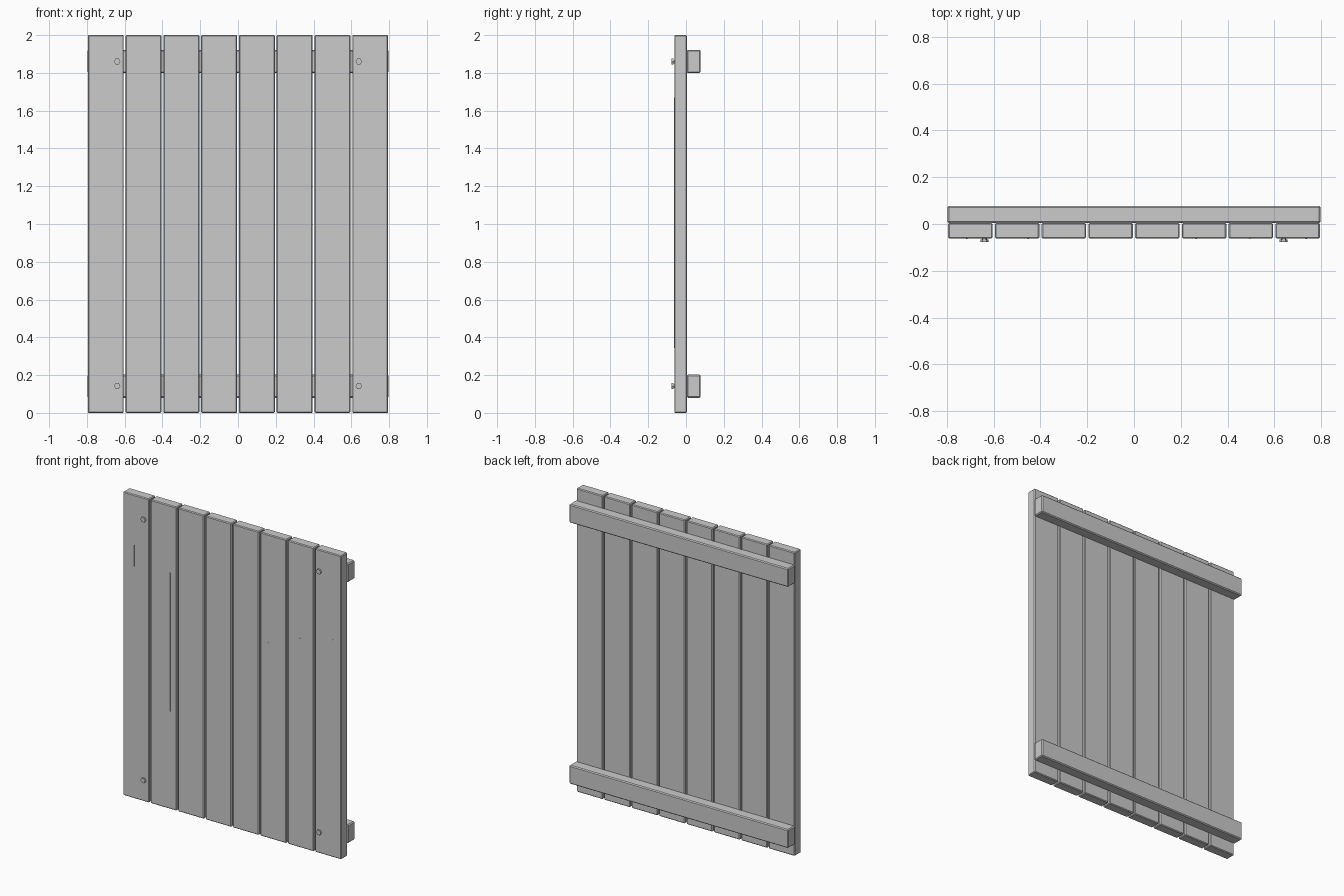
import bpy, bmesh
from math import radians
from mathutils import Matrix

if "Cube" in bpy.data.objects:
    bpy.data.objects.remove(bpy.data.objects["Cube"])


def box(name, lo, hi, bevel=0.0):
    """Axis-aligned box between two corners with a small chamfer."""
    bm = bmesh.new()
    bmesh.ops.create_cube(bm, size=1)
    for v in bm.verts:
        v.co = [(l + h) / 2 + c * (h - l) for l, h, c in zip(lo, hi, v.co)]
    if bevel:
        bmesh.ops.bevel(bm, geom=bm.edges[:], offset=bevel, segments=1, affect='EDGES')
    return finish(name, bm)


def finish(name, bm):
    mesh = bpy.data.meshes.new(name)
    bm.to_mesh(mesh)
    bm.free()
    ob = bpy.data.objects.new(name, mesh)
    bpy.context.collection.objects.link(ob)
    return ob


FRONT, BACK = -0.062, 0.004

# Vertical planks
for i in range(8):
    x = -0.7 + 0.2 * i
    box(f"plank_{i + 1}", (x - 0.095, FRONT, 0), (x + 0.095, BACK, 2), 0.005)

# Horizontal rails across the back
for name, z in (("lower_rail", 0.08), ("upper_rail", 1.80)):
    box(name, (-0.798, BACK, z), (0.798, 0.077, z + 0.122), 0.006)

# Hexagonal bolts with a short shank, one near each corner
for x in (-0.64, 0.64):
    for z in (0.142, 1.86):
        bm = bmesh.new()
        for radius, y0, y1 in ((0.011, -0.069, -0.055), (0.0175, -0.077, -0.067)):
            place = (Matrix.Translation((x, (y0 + y1) / 2, z))
                     @ Matrix.Rotation(radians(90), 4, 'X')
                     @ Matrix.Rotation(radians(90), 4, 'Z'))
            bmesh.ops.create_cone(bm, cap_ends=True, segments=6, radius1=radius,
                                  radius2=radius, depth=y1 - y0, matrix=place)
        # Turn the hexagon so that its points lie along x
        ys = max(v.co.z for v in bm.verts) - z
        xs = max(v.co.x for v in bm.verts) - x
        if ys > xs:
            bmesh.ops.rotate(bm, verts=bm.verts, cent=(x, 0, z),
                             matrix=Matrix.Rotation(radians(30), 3, 'Y'))
        finish("bolt", bm)

# Thin wood grain strips on the front: x, bottom, top
for x, z0, z1 in ((-0.715, 1.53, 1.67), (-0.452, 0.645, 1.557), (0.266, 0.69, 1.287),
                  (0.496, 0.343, 1.379), (0.737, 0.437, 1.433)):
    box("grain_strip", (x - 0.003, FRONT - 0.002, z0), (x + 0.003, FRONT + 0.003, z1))
